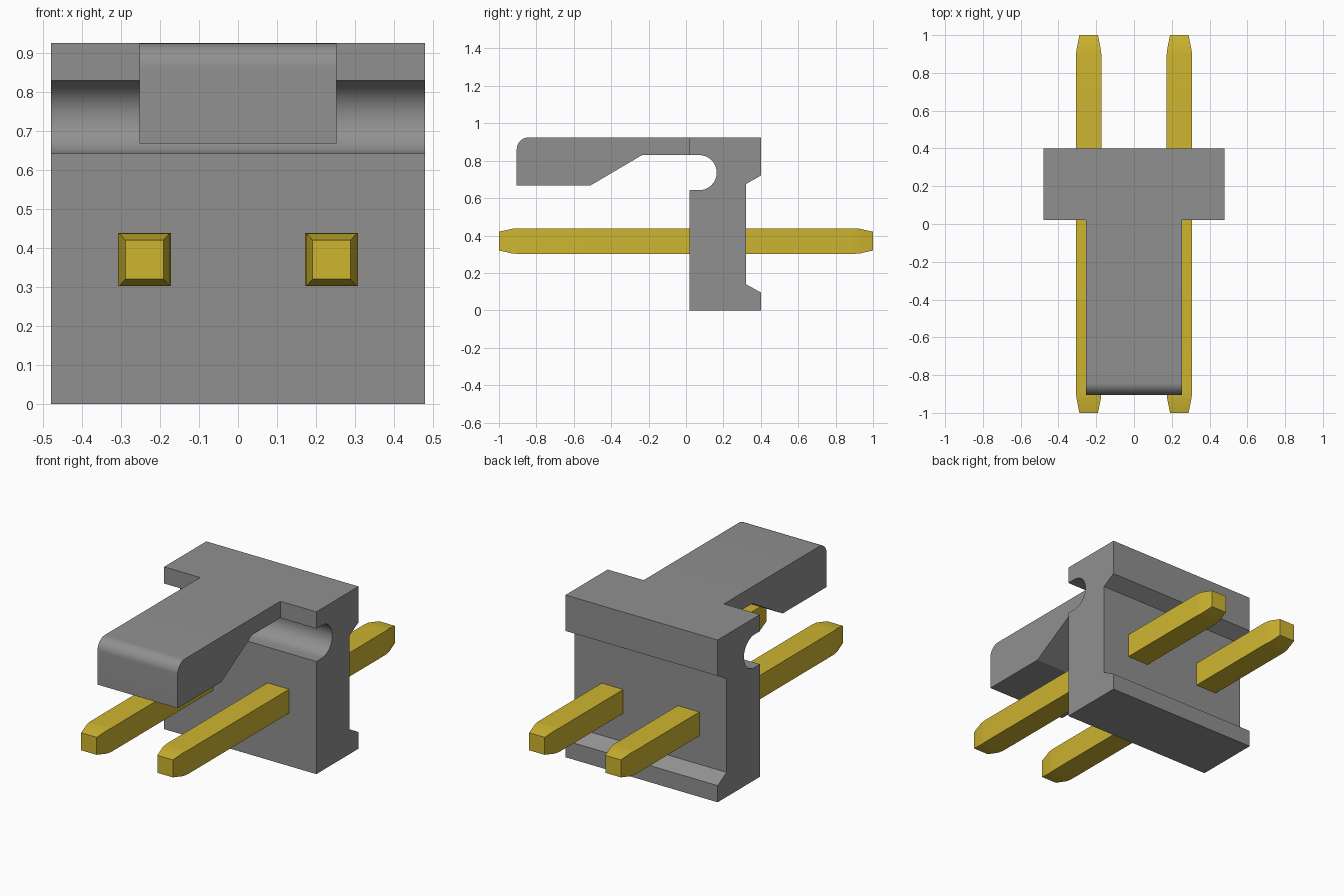
import bpy, bmesh, math

cube = bpy.data.objects.get("Cube")
if cube:
    bpy.data.objects.remove(cube, do_unlink=True)


def material(name, rgb):
    m = bpy.data.materials.new(name)
    m.use_nodes = True
    m.diffuse_color = (*rgb, 1)
    bsdf = m.node_tree.nodes["Principled BSDF"]
    bsdf.inputs["Base Color"].default_value = (*rgb, 1)
    bsdf.inputs["Roughness"].default_value = 0.6
    return m


def finish(name, bm, mat):
    bmesh.ops.recalc_face_normals(bm, faces=bm.faces)
    mesh = bpy.data.meshes.new(name)
    bm.to_mesh(mesh)
    bm.free()
    mesh.materials.append(mat)
    ob = bpy.data.objects.new(name, mesh)
    bpy.context.collection.objects.link(ob)
    bpy.ops.object.select_all(action='DESELECT')
    ob.select_set(True)
    bpy.context.view_layer.objects.active = ob
    bpy.ops.object.shade_smooth_by_angle(angle=math.radians(25))
    return ob


def arc(cy, cz, r, start, end, n):
    """Points along an arc in the side plane, angles in degrees."""
    angles = [math.radians(start + (end - start) * i / n) for i in range(n + 1)]
    return [(cy + r * math.cos(a), cz + r * math.sin(a)) for a in angles]


def extrude_profile(name, profile, half_width, mat):
    """Side profile (y, z) extruded across x."""
    bm = bmesh.new()
    face = bm.faces.new([bm.verts.new((-half_width, y, z)) for y, z in profile])
    ext = bmesh.ops.extrude_face_region(bm, geom=[face])
    verts = [g for g in ext["geom"] if isinstance(g, bmesh.types.BMVert)]
    bmesh.ops.translate(bm, verts=verts, vec=(2 * half_width, 0, 0))
    return finish(name, bm, mat)


def make_pin(name, x, z, mat):
    """Square pin lofted through rings that taper at both tips."""
    half = [(0.89, 0.068, 0.068), (0.925, 0.064, 0.067), (1.0, 0.049, 0.05)]
    rings = [(-y, w, h) for y, w, h in reversed(half)] + half
    bm = bmesh.new()
    loops = [[bm.verts.new((x + sx * w, y, z + sz * h))
              for sx, sz in ((-1, -1), (1, -1), (1, 1), (-1, 1))]
             for y, w, h in rings]
    for a, b in zip(loops, loops[1:]):
        for i in range(4):
            j = (i + 1) % 4
            bm.faces.new((a[i], a[j], b[j], b[i]))
    bm.faces.new(loops[0])
    bm.faces.new(loops[-1])
    return finish(name, bm, mat)


grey = material("grey plastic", (0.28, 0.28, 0.28))
gold = material("gold metal", (0.62, 0.46, 0.03))

# Housing with a rounded groove at the front and a shallow recess at the back
housing = [(0.02, 0), (0.4, 0), (0.4, 0.095), (0.32, 0.14), (0.32, 0.675),
           (0.4, 0.72), (0.4, 0.925), (0.02, 0.925), (0.02, 0.83)]
housing += arc(0.07, 0.736, 0.094, 90, -90, 20) + [(0.02, 0.642)]
extrude_profile("housing", housing, 0.48, grey)

# Locking arm with a sloped underside and rounded front top edge
arm = [(0.02, 0.925), (0.02, 0.83), (-0.235, 0.83), (-0.51, 0.668), (-0.905, 0.668)]
arm += arc(-0.84, 0.86, 0.065, 180, 90, 10)
extrude_profile("locking_arm", arm, 0.253, grey)

# Contact pins
for side, x in (("right", -0.24), ("left", 0.24)):
    make_pin(side + "_pin", x, 0.37, gold)
